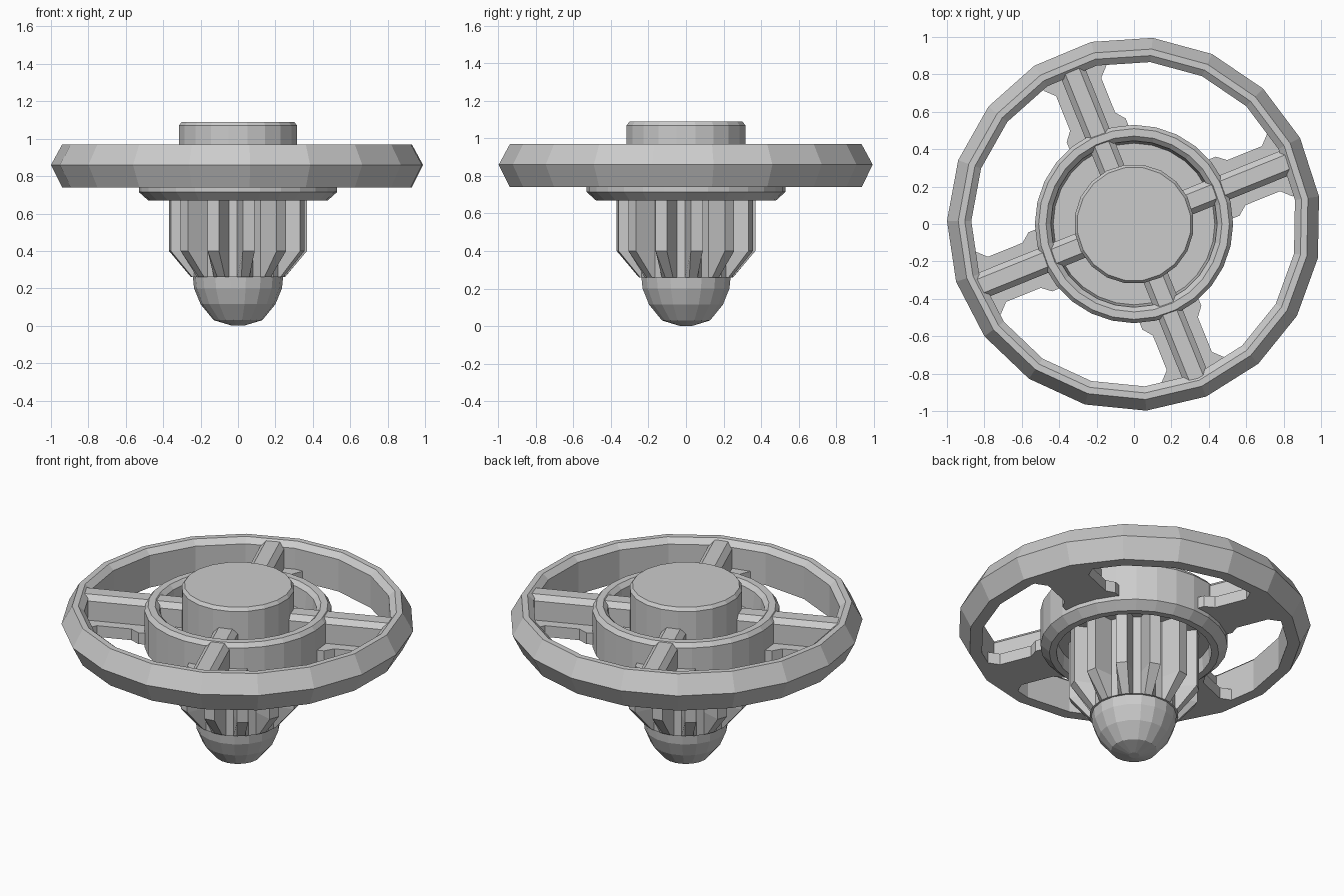
import bpy, bmesh
from math import sin, cos, pi, radians

default = bpy.data.objects.get("Cube")
if default:
    bpy.data.objects.remove(default, do_unlink=True)


def finish(name, bm):
    bmesh.ops.recalc_face_normals(bm, faces=bm.faces)
    mesh = bpy.data.meshes.new(name)
    bm.to_mesh(mesh)
    bm.free()
    obj = bpy.data.objects.new(name, mesh)
    bpy.context.collection.objects.link(obj)
    return obj


def skin(bm, rings, closed):
    """Bridge equal-length vertex rings; closed joins the last to the first."""
    count = len(rings)
    for i in range(count if closed else count - 1):
        a, b = rings[i], rings[(i + 1) % count]
        n = len(a)
        for j in range(n):
            k = (j + 1) % n
            bm.faces.new((a[j], a[k], b[k], b[j]))
    if not closed:
        bm.faces.new(rings[0])
        bm.faces.new(rings[-1])


def lathe(name, profile, sides, phase=0, closed=False):
    """Turn an (r, z) profile round the z axis."""
    bm = bmesh.new()
    angles = [radians(phase) + 2 * pi * i / sides for i in range(sides)]
    rings = [[bm.verts.new((r * cos(a), r * sin(a), z)) for a in angles]
             for r, z in profile]
    skin(bm, rings, closed)
    return finish(name, bm)


def loft(name, sections, turn=0):
    """Join matching 3D cross-sections and turn the result about z."""
    bm = bmesh.new()
    skin(bm, [[bm.verts.new(p) for p in s] for s in sections], False)
    obj = finish(name, bm)
    obj.rotation_euler.z = radians(turn)
    return obj


def mirrored(half):
    """Complete a symmetrical outline given as (along, half_width)."""
    return half + [(u, -w) for u, w in reversed(half)]


# Outer rim with a ridged outside and chamfered inner edge
lathe("rim", [(0.94, 0.74), (1.0, 0.86), (0.94, 0.97), (0.905, 0.97),
              (0.87, 0.94), (0.87, 0.74)], 19, 179, closed=True)

# Hub wall with a tapered lower lip
lathe("hub_wall", [(0.48, 0.67), (0.53, 0.715), (0.53, 0.94), (0.51, 0.965),
                   (0.47, 0.965), (0.445, 0.94), (0.43, 0.8), (0.44, 0.67)],
      28, closed=True)
lathe("hub_floor", [(0.45, 0.76), (0.45, 0.82)], 28)

# Central cap
lathe("cap", [(0.32, 0.78), (0.32, 1.07), (0.305, 1.09)], 20, 9)

# Four stepped spokes
foot = mirrored([(0.46, 0.17), (0.54, 0.17), (0.59, 0.13), (0.79, 0.13),
                 (0.84, 0.18), (0.89, 0.18)])
ridge = mirrored([(0.77, 0.07), (0.93, 0.07), (0.96, 0.04)])
for i in range(4):
    turn = 22 + 90 * i
    loft(f"spoke_foot_{i + 1}",
         [[(x, y, z) for x, y in foot] for z in (0.74, 0.81)], turn)
    loft(f"spoke_ridge_{i + 1}",
         [[(x, y, z) for z, y in ridge] for x in (0.3, 0.9)], turn)

# Pinion with twelve teeth, tapering towards the tip
TEETH = 12
ROOT = 0.25


def gear_section(tip, z):
    points = []
    for t in range(TEETH):
        centre = 360 * t / TEETH + 9
        for r, offset in ((ROOT, -10), (tip, -5), (tip, 5), (ROOT, 10)):
            a = radians(centre + offset)
            points.append((r * cos(a), r * sin(a), z))
    return points


loft("pinion", [gear_section(tip, z) for tip, z in
                ((0.252, 0.26), (0.37, 0.4), (0.37, 0.78))])

# Rounded tip
lathe("tip", [(0.03, 0.0), (0.13, 0.03), (0.2, 0.115), (0.235, 0.2),
              (0.242, 0.27)], 18)
